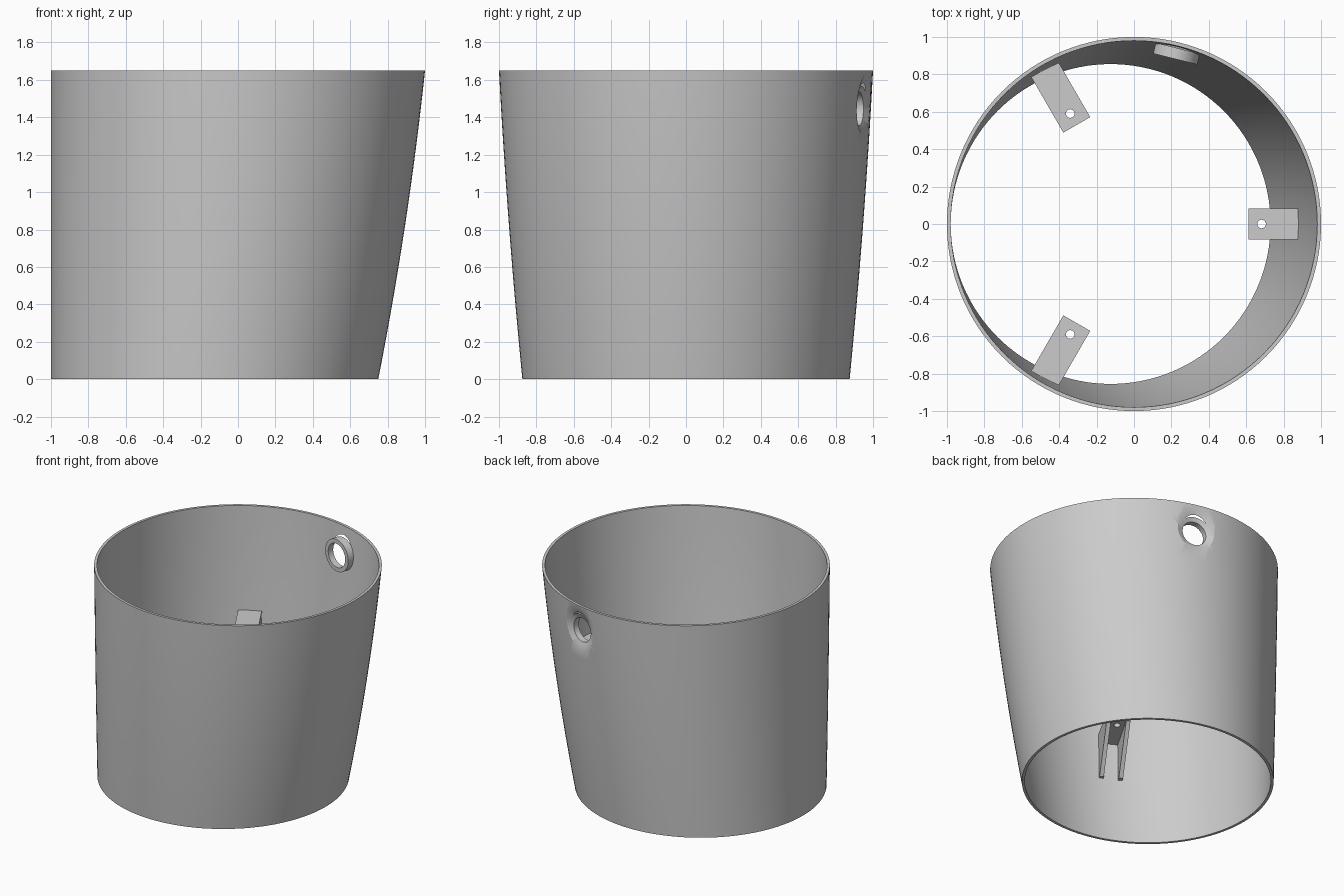
import bpy, bmesh
from math import sin, cos, pi, radians, sqrt
from mathutils import Matrix, Vector

if "Cube" in bpy.data.objects:
    bpy.data.objects.remove(bpy.data.objects["Cube"], do_unlink=True)

HEIGHT, WALL, SEGS, RINGS = 1.65, 0.02, 128, 16

grey = bpy.data.materials.new("plain grey")
grey.use_nodes = True
grey.diffuse_color = (0.6, 0.6, 0.6, 1)
grey.node_tree.nodes["Principled BSDF"].inputs["Base Color"].default_value = (0.6, 0.6, 0.6, 1)


def section(z):
    """Centre x and outer radius: the -x side stays upright, the +x side flares."""
    t = z / HEIGHT
    radius = 0.875 + 0.125 * (1.3 * t - 0.3 * t * t)
    return radius - 1, radius


def wall_reach(angle, z):
    """Distance from the z axis to the middle of the wall."""
    cx, radius = section(z)
    return cx * cos(angle) + sqrt((radius - WALL / 2) ** 2 - (cx * sin(angle)) ** 2)


def make_object(name, bm, matrix=Matrix()):
    bmesh.ops.recalc_face_normals(bm, faces=bm.faces)
    mesh = bpy.data.meshes.new(name)
    bm.to_mesh(mesh)
    bm.free()
    mesh.transform(matrix)
    mesh.materials.append(grey)
    obj = bpy.data.objects.new(name, mesh)
    bpy.context.collection.objects.link(obj)
    return obj


def lathe(name, profile, matrix, segs=64, loop=False):
    """Surface of revolution from (centre x, radius, z) rings, capped or looped."""
    bm = bmesh.new()
    rings = [[bm.verts.new((cx + r * cos(2 * pi * i / segs), r * sin(2 * pi * i / segs), z))
              for i in range(segs)] for cx, r, z in profile]
    pairs = list(zip(rings, rings[1:]))
    if loop:
        pairs.append((rings[-1], rings[0]))
    else:
        bm.faces.new(rings[0])
        bm.faces.new(rings[-1])
    for a, b in pairs:
        for i in range(segs):
            j = (i + 1) % segs
            bm.faces.new((a[i], a[j], b[j], b[i]))
    return make_object(name, bm, matrix)


def prism(name, outline, y0, y1, matrix):
    """Extrude an (x, z) outline from y0 to y1."""
    bm = bmesh.new()
    face = bm.faces.new([bm.verts.new((x, y0, z)) for x, z in outline])
    new = bmesh.ops.extrude_face_region(bm, geom=[face])["geom"]
    verts = [v for v in new if isinstance(v, bmesh.types.BMVert)]
    bmesh.ops.translate(bm, verts=verts, vec=(0, y1 - y0, 0))
    return make_object(name, bm, matrix)


def activate(obj):
    bpy.ops.object.select_all(action='DESELECT')
    obj.select_set(True)
    bpy.context.view_layer.objects.active = obj


def combine(obj, helper, operation):
    mod = obj.modifiers.new(operation.title(), 'BOOLEAN')
    mod.operation, mod.solver, mod.object = operation, 'EXACT', helper
    activate(obj)
    bpy.ops.object.modifier_apply(modifier=mod.name)
    bpy.data.objects.remove(helper, do_unlink=True)


def smooth(obj):
    activate(obj)
    bpy.ops.object.shade_smooth_by_angle(angle=radians(30))


# Flared open shell: outer rings upward, inner rings back down
levels = [HEIGHT * i / RINGS for i in range(RINGS + 1)]
outer = [(*section(z), z) for z in levels]
inner = [(cx, r - WALL, z) for cx, r, z in reversed(outer)]
shell = lathe("shell", outer + inner, Matrix(), SEGS, loop=True)

# Port near the rim: inner boss with a countersunk through hole
port_angle = radians(76)
outward = Vector((cos(port_angle), sin(port_angle), 0))
port = Matrix.Translation((0, 0, 1.445)) @ outward.to_track_quat('Z', 'Y').to_matrix().to_4x4()
boss = lathe("port_boss", [(0, 0.122, 0.909), (0, 0.122, 0.972)], port)
combine(shell, boss, 'UNION')
cutter = lathe("port_cutter", [(0, 0.09, 0.85), (0, 0.09, 0.955), (0, 0.23, 1.015)], port)
combine(shell, cutter, 'DIFFERENCE')
smooth(shell)

# Three inner brackets: drilled plate on two tapered gussets
TOP, UNDER, FOOT, TIP, HALF, FIN = 0.86, 0.79, 0.5, 0.612, 0.083, 0.03
for n in range(3):
    angle = n * 2 * pi / 3
    turn = Matrix.Rotation(angle, 4, 'Z')
    reach = [wall_reach(angle, z) for z in (FOOT, UNDER, TOP)]
    plate = prism(f"bracket_plate_{n + 1}",
                  [(TIP, UNDER), (reach[1], UNDER), (reach[2], TOP), (TIP, TOP)],
                  -HALF, HALF, turn)
    drill = lathe("screw_cutter", [(0.682, 0.023, UNDER - 0.1), (0.682, 0.023, TOP + 0.1)], turn, 32)
    combine(plate, drill, 'DIFFERENCE')
    smooth(plate)
    for side, y in (("right", -HALF), ("left", HALF - FIN)):
        prism(f"bracket_gusset_{side}_{n + 1}",
              [(TIP, UNDER), (reach[0] - 0.04, FOOT), (reach[0], FOOT), (reach[1], UNDER)],
              y, y + FIN, turn)
